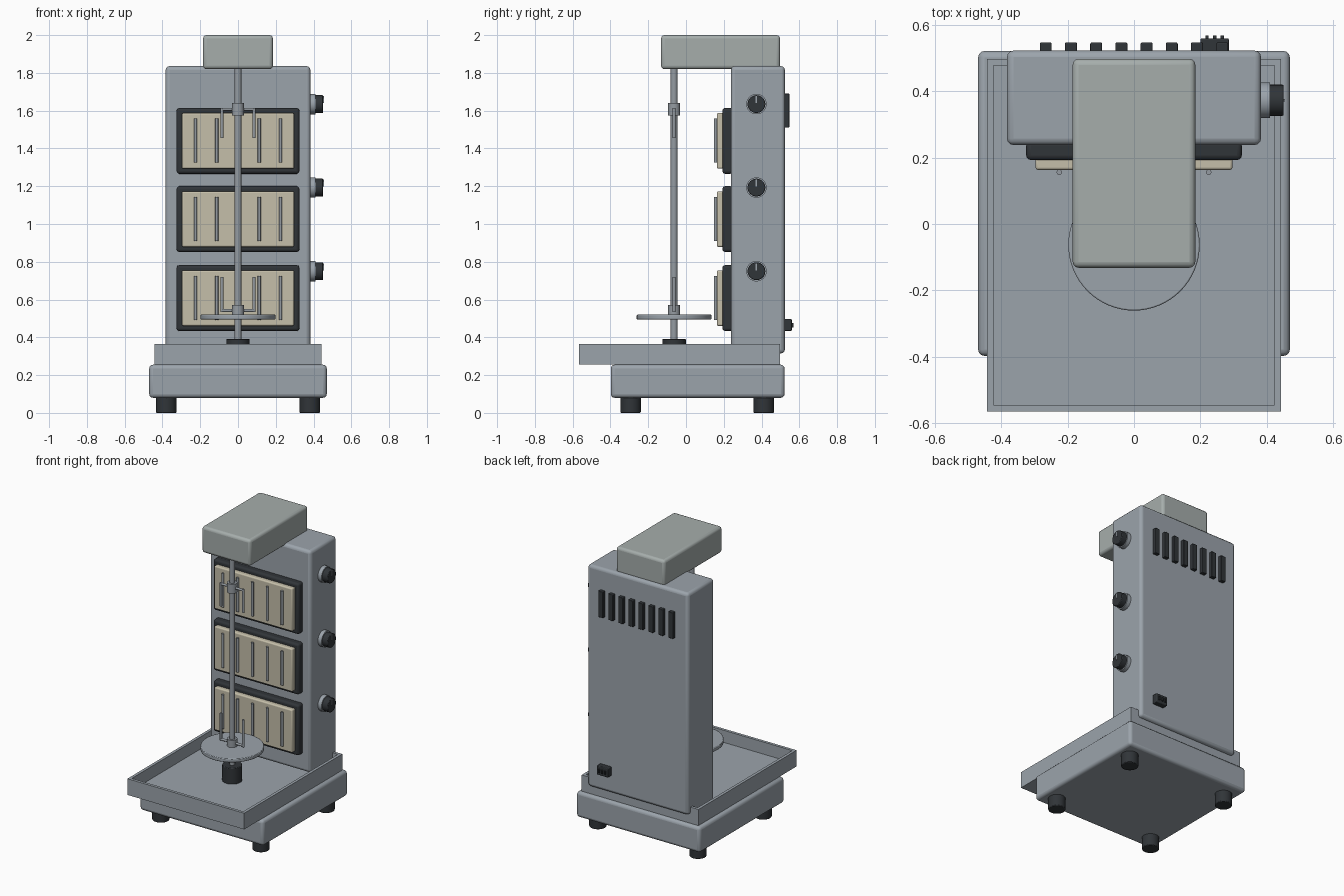
import bpy, bmesh, math
from mathutils import Vector

if "Cube" in bpy.data.objects:
    bpy.data.objects.remove(bpy.data.objects["Cube"])


def material(name, r, g, b):
    m = bpy.data.materials.new(name)
    m.diffuse_color = (r, g, b, 1)
    m.use_nodes = True
    m.node_tree.nodes["Principled BSDF"].inputs["Base Color"].default_value = m.diffuse_color
    return m


STEEL = material("steel", 0.33, 0.37, 0.41)
ROD = material("rod_steel", 0.30, 0.33, 0.36)
HOUSING = material("housing_grey", 0.38, 0.42, 0.41)
DARK = material("dark", 0.03, 0.035, 0.04)
CREAM = material("ceramic", 0.56, 0.52, 0.40)


def finish(obj, name, mat):
    obj.name = name
    obj.data.name = name
    obj.data.materials.append(mat)
    return obj


def smooth(obj):
    bpy.ops.object.select_all(action='DESELECT')
    obj.select_set(True)
    bpy.context.view_layer.objects.active = obj
    bpy.ops.object.shade_smooth_by_angle(angle=math.radians(35))


def bevel(obj, width, segments=3):
    m = obj.modifiers.new("bevel", 'BEVEL')
    m.width, m.segments = width, segments
    m.limit_method = 'ANGLE'


def box(name, x, y, z, mat, round_edge=0.0):
    """Box from (min, max) pairs on each axis."""
    bpy.ops.mesh.primitive_cube_add(
        size=1, location=[(a + b) / 2 for a, b in (x, y, z)])
    o = bpy.context.object
    size = [b - a for a, b in (x, y, z)]
    for v in o.data.vertices:
        v.co = Vector(c * s for c, s in zip(v.co, size))
    finish(o, name, mat)
    if round_edge:
        bevel(o, round_edge)
        smooth(o)
    return o


def rod(name, start, end, radius, mat, sides=32, round_edge=0.0):
    """Cylinder between two points."""
    a, b = Vector(start), Vector(end)
    bpy.ops.mesh.primitive_cylinder_add(
        vertices=sides, radius=radius, depth=(b - a).length, location=(a + b) / 2,
        rotation=(b - a).to_track_quat('Z', 'Y').to_euler())
    o = finish(bpy.context.object, name, mat)
    if round_edge:
        bevel(o, round_edge, 2)
    smooth(o)
    return o


# Base and feet
box("base", (-0.47, 0.47), (-0.398, 0.522), (0.08, 0.255), STEEL, 0.02)
for x in (-0.38, 0.38):
    for y in (-0.293, 0.412):
        rod("foot", (x, y, 0), (x, y, 0.085), 0.054, DARK, round_edge=0.005)

# Drip tray: open pan made by insetting and sinking the top face
tray = box("drip_tray", (-0.443, 0.443), (-0.566, 0.498), (0.255, 0.366), STEEL)
bm = bmesh.new()
bm.from_mesh(tray.data)
top = max(bm.faces, key=lambda f: f.calc_center_median().z)
bmesh.ops.inset_region(bm, faces=[top], thickness=0.028)
inner = bmesh.ops.extrude_discrete_faces(bm, faces=[top])["faces"]
bmesh.ops.translate(bm, verts=inner[0].verts, vec=(0, 0, -0.083))
bm.to_mesh(tray.data)
bm.free()

# Heater tower and motor housing
box("tower", (-0.383, 0.383), (0.238, 0.523), (0.315, 1.836), STEEL, 0.02)
box("motor_housing", (-0.185, 0.185), (-0.132, 0.498), (1.82, 2.0), HOUSING, 0.018)

# Burners with their control knobs
for z, kz in ((0.608, 0.75), (1.026, 1.193), (1.44, 1.635)):
    box("burner_frame", (-0.325, 0.325), (0.193, 0.25), (z - 0.174, z + 0.174), DARK, 0.014)
    box("burner_panel", (-0.297, 0.297), (0.163, 0.20), (z - 0.147, z + 0.147), CREAM, 0.008)
    for i in range(5):
        x = (i - 2) * 0.1125
        rod("burner_bar", (x, 0.156, z - 0.115), (x, 0.156, z + 0.118), 0.0085, ROD, 12)
    rod("knob_collar", (0.375, 0.373, kz), (0.41, 0.373, kz), 0.054, STEEL)
    rod("knob", (0.405, 0.373, kz), (0.451, 0.373, kz), 0.047, DARK, round_edge=0.004)
    box("knob_pointer", (0.445, 0.456), (0.369, 0.377), (kz + 0.005, kz + 0.042), STEEL)

# Spit: shaft, bearing, plate and hubs
sy = -0.063
rod("spit_bearing", (0, sy, 0.28), (0, sy, 0.392), 0.062, DARK, round_edge=0.004)
rod("spit_shaft", (0, sy, 0.30), (0, sy, 1.83), 0.018, ROD, 24)
rod("spit_plate", (0, sy, 0.495), (0, sy, 0.52), 0.198, STEEL, 64, 0.004)
rod("lower_hub", (0, sy, 0.515), (0, sy, 0.57), 0.032, ROD)
rod("upper_hub", (0, sy, 1.575), (0, sy, 1.64), 0.032, ROD)

# Fork prongs: a cross arm and a tine on each side of both hubs
for label, z, tip in (("lower", 0.542, 0.72), ("upper", 1.607, 1.455)):
    for s in (-1, 1):
        end = 0.008 if tip < z else -0.008
        rod(label + "_fork_arm", (0, sy, z), (s * 0.085, sy, z), 0.008, ROD, 12)
        rod(label + "_fork_tine", (s * 0.085, sy, z + end), (s * 0.085, sy, tip), 0.008, ROD, 12)

# Back vents
for i in range(8):
    x = (i - 3.5) * 0.076
    box("vent_slat", (x - 0.018, x + 0.018), (0.51, 0.547), (1.51, 1.69), DARK, 0.004)

# Power inlet with three pins
box("power_inlet", (0.2, 0.286), (0.51, 0.56), (0.434, 0.497), DARK, 0.005)
for x in (0.22, 0.243, 0.266):
    box("inlet_pin", (x - 0.005, x + 0.005), (0.55, 0.568), (0.453, 0.477), DARK)
